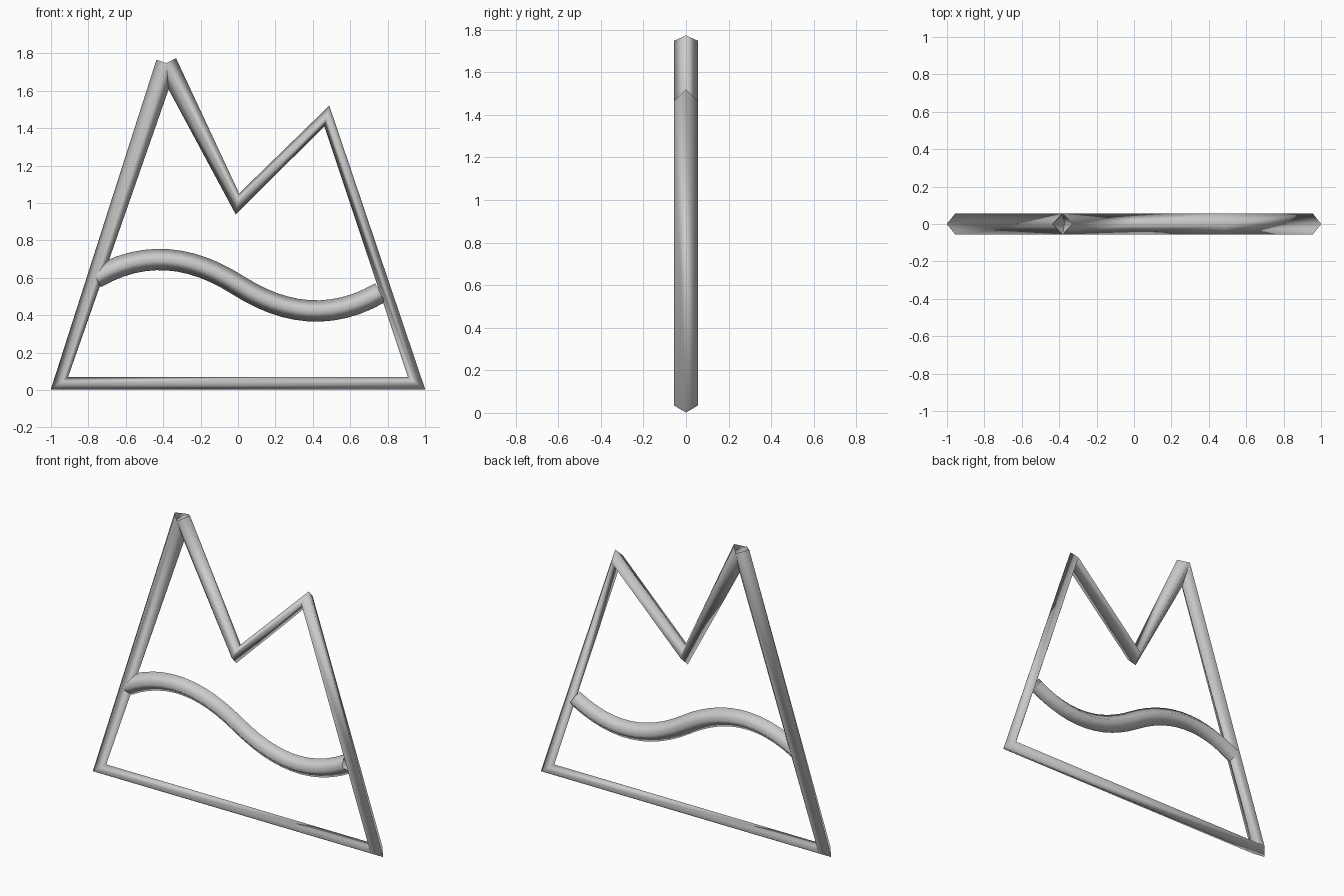
import bpy, bmesh
from mathutils import Vector
from mathutils.geometry import interpolate_bezier

if "Cube" in bpy.data.objects:
    bpy.data.objects.remove(bpy.data.objects["Cube"])

R = 0.057  # half width of the diamond-section bar

grey = bpy.data.materials.new("light_grey")
grey.diffuse_color = (0.6, 0.6, 0.6, 1)
grey.use_nodes = True
grey.node_tree.nodes["Principled BSDF"].inputs["Base Color"].default_value = grey.diffuse_color


def sweep(name, points):
    """Sweep an open-ended diamond section along a path in the XZ plane."""
    pts = [Vector((x, 0, z)) for x, z in points]
    bm = bmesh.new()
    rings = []
    for i, p in enumerate(pts):
        t = Vector((0, 0, 0))
        if i > 0:
            t += (p - pts[i - 1]).normalized()
        if i < len(pts) - 1:
            t += (pts[i + 1] - p).normalized()
        t.normalize()
        side = Vector((-t.z, 0, t.x)) * R
        depth = Vector((0, R, 0))
        rings.append([bm.verts.new(p + o) for o in (side, depth, -side, -depth)])
    for a, b in zip(rings, rings[1:]):
        for k in range(4):
            n = (k + 1) % 4
            bm.faces.new((a[k], a[n], b[n], b[k])).smooth = True
    bmesh.ops.recalc_face_normals(bm, faces=bm.faces)
    mesh = bpy.data.meshes.new(name)
    bm.to_mesh(mesh)
    bm.free()
    mesh.materials.append(grey)
    obj = bpy.data.objects.new(name, mesh)
    bpy.context.collection.objects.link(obj)
    return obj


# Twin-peak outline, starting and ending at the tall peak
sweep("mountain_outline", [
    (-0.382, 1.748), (-0.955, 0.035), (0.955, 0.035),
    (0.475, 1.465), (-0.003, 0.995), (-0.382, 1.748)])

# Wavy band: one bezier arch, then its point reflection
arch = [Vector(v) for v in
        ((-0.76, 0.60, 0), (-0.50, 0.75, 0), (-0.25, 0.72, 0), (0, 0.56, 0))]
half = [(v.x, v.y) for v in interpolate_bezier(*arch, 13)]
wave = half + [(-x, 1.12 - z) for x, z in reversed(half[:-1])]
sweep("wavy_band", wave)
